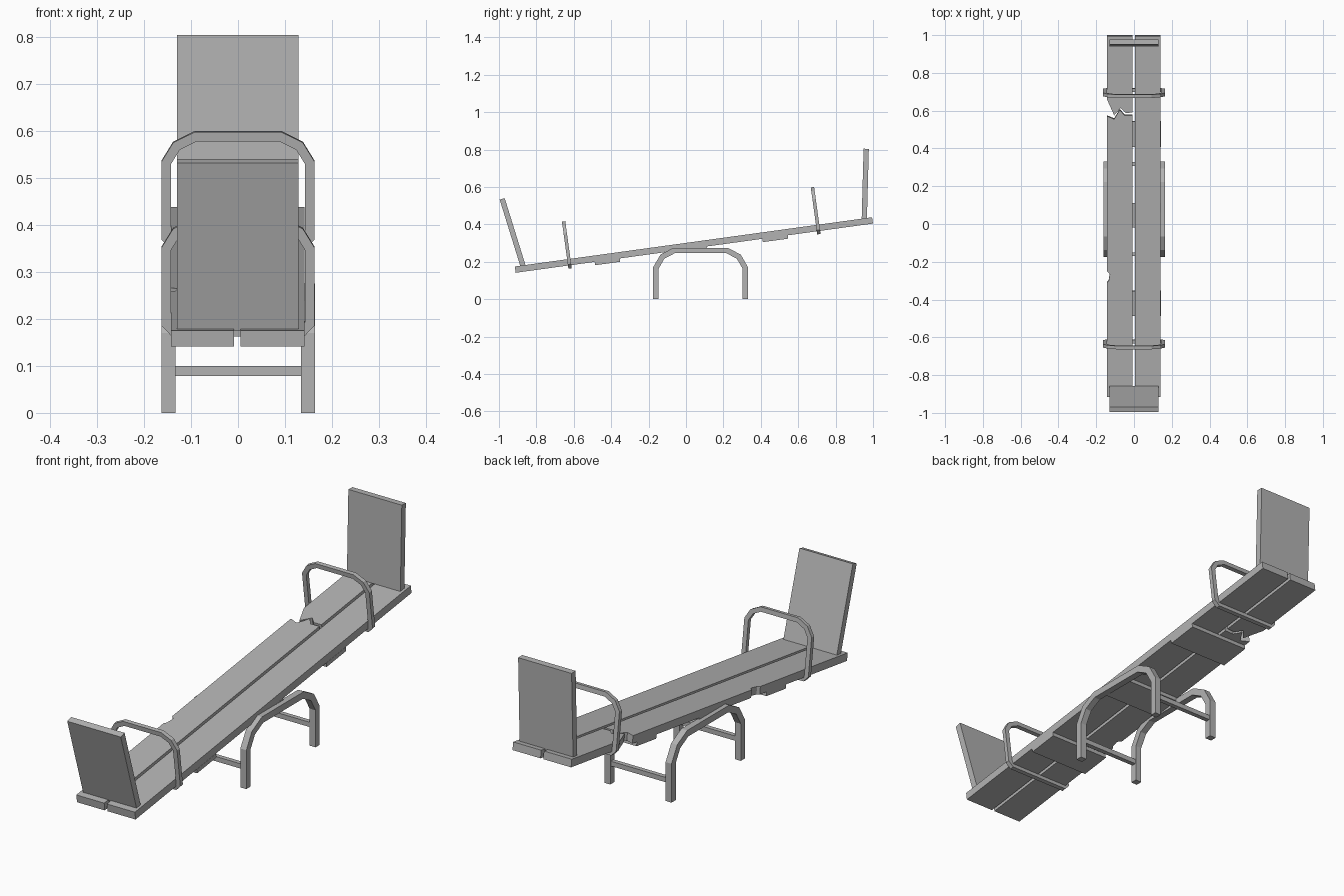
import bpy, bmesh, math
from mathutils import Matrix, Vector

if "Cube" in bpy.data.objects:
    bpy.data.objects.remove(bpy.data.objects["Cube"])

GREY = (0.45, 0.45, 0.45, 1)
mat = bpy.data.materials.new("plain_grey")
mat.use_nodes = True
mat.diffuse_color = GREY
mat.node_tree.nodes["Principled BSDF"].inputs["Base Color"].default_value = GREY

# Tilted frame of the board: local y runs along it, local z is its normal
TILT = math.radians(7.84)
BOARD = Matrix.Translation((0, -0.915, 0.175)) @ Matrix.Rotation(TILT, 4, 'X')
LENGTH, THICK = 1.928, 0.034


def finish(name, bm, matrix):
    bmesh.ops.recalc_face_normals(bm, faces=bm.faces)
    mesh = bpy.data.meshes.new(name)
    bm.to_mesh(mesh)
    bm.free()
    mesh.materials.append(mat)
    obj = bpy.data.objects.new(name, mesh)
    obj.matrix_world = matrix
    bpy.context.collection.objects.link(obj)
    return obj


def box(name, low, high, matrix=Matrix()):
    bm = bmesh.new()
    low, high = Vector(low), Vector(high)
    bmesh.ops.create_cube(bm, size=1, matrix=Matrix.Translation((low + high) / 2)
                          @ Matrix.Diagonal((*(high - low), 1)))
    return finish(name, bm, matrix)


def plank(name, outline):
    """Extrude an (x, y) outline down by the plank thickness."""
    bm = bmesh.new()
    face = bm.faces.new([bm.verts.new((x, y, 0)) for x, y in outline])
    extruded = bmesh.ops.extrude_face_region(bm, geom=[face])["geom"]
    bmesh.ops.translate(bm, vec=(0, 0, -THICK),
                        verts=[v for v in extruded if isinstance(v, bmesh.types.BMVert)])
    return finish(name, bm, BOARD)


def bent_bar(name, outer, width, depth, matrix, closed):
    """Square bar following a clockwise outer path in x-z, mitred inward."""
    bm = bmesh.new()
    pts = [Vector(p) for p in outer]
    n = len(pts)
    rings = []
    for i, p in enumerate(pts):
        before = p - pts[i - 1] if closed or i else pts[1] - p
        after = pts[(i + 1) % n] - p if closed or i < n - 1 else before
        n1, n2 = [Vector((d.y, -d.x)).normalized() for d in (before, after)]
        inner = p + (n1 + n2) * width / (1 + n1.dot(n2))
        rings.append([bm.verts.new((q.x, side * depth / 2, q.y))
                      for q, side in ((p, -1), (inner, -1), (inner, 1), (p, 1))])
    for i in range(n if closed else n - 1):
        a, b = rings[i], rings[(i + 1) % n]
        for k in range(4):
            m = (k + 1) % 4
            bm.faces.new((a[k], a[m], b[m], b[k]))
    if not closed:
        bm.faces.new(rings[0])
        bm.faces.new(rings[-1])
    return finish(name, bm, matrix)


def mirrored(half):
    return half + [(-x, z) for x, z in reversed(half)]


# Planks: one whole, one snapped in two with a chipped edge
L, R = -0.143, -0.008
plank("left_plank", [(0.005, 0), (0.141, 0), (0.141, LENGTH), (0.005, LENGTH)])
plank("right_plank_front", [
    (R, 0), (R, 1.504), (-0.05, 1.504), (-0.075, 1.534), (-0.105, 1.484), (L, 1.5),
    (L, 0.67), (-0.128, 0.655), (-0.134, 0.62), (L, 0.61), (L, 0)])
plank("right_plank_back", [
    (R, LENGTH), (R, 1.519), (-0.045, 1.517), (-0.07, 1.544), (-0.105, 1.504),
    (L, 1.59), (L, LENGTH)])

# Battens under the planks
for name, start, end in (("front_batten", 0.426, 0.561), ("pivot_batten", 0.9, 1.03),
                         ("back_batten", 1.331, 1.468)):
    box(name, (-0.143, start, -0.052), (0.142, end, -THICK), BOARD)

# Hoop handles and backrests at both ends
hoop = mirrored([(-0.141, -0.051), (-0.163, -0.028), (-0.163, 0.139),
                 (-0.138, 0.18), (-0.092, 0.203)])
for end, side, hoop_y, rest_y in (("front", 1, 0.291, 0.043), ("back", -1, 1.634, 1.886)):
    bent_bar(end + "_handle", hoop, 0.02, 0.018,
             BOARD @ Matrix.Translation((0, hoop_y, 0)), True)
    lean = Matrix.Rotation(side * math.radians(9.4), 4, 'X')
    box(end + "_backrest", (-0.13, -0.014, -0.003), (0.129, 0.014, 0.372),
        BOARD @ Matrix.Translation((0, rest_y, 0)) @ lean)

# Arched stand: two side arches joined by crossbars
arch = mirrored([(-0.254, 0), (-0.254, 0.17), (-0.215, 0.238), (-0.145, 0.275)])
for name, x in (("left_arch", 0.149), ("right_arch", -0.148)):
    bent_bar(name, arch, 0.029, 0.029,
             Matrix.Translation((x, 0.078, 0)) @ Matrix.Rotation(math.pi / 2, 4, 'Z'), False)
for name, y in (("front_crossbar", -0.16), ("back_crossbar", 0.317)):
    box(name, (-0.14, y - 0.01, 0.079), (0.14, y + 0.01, 0.1))
